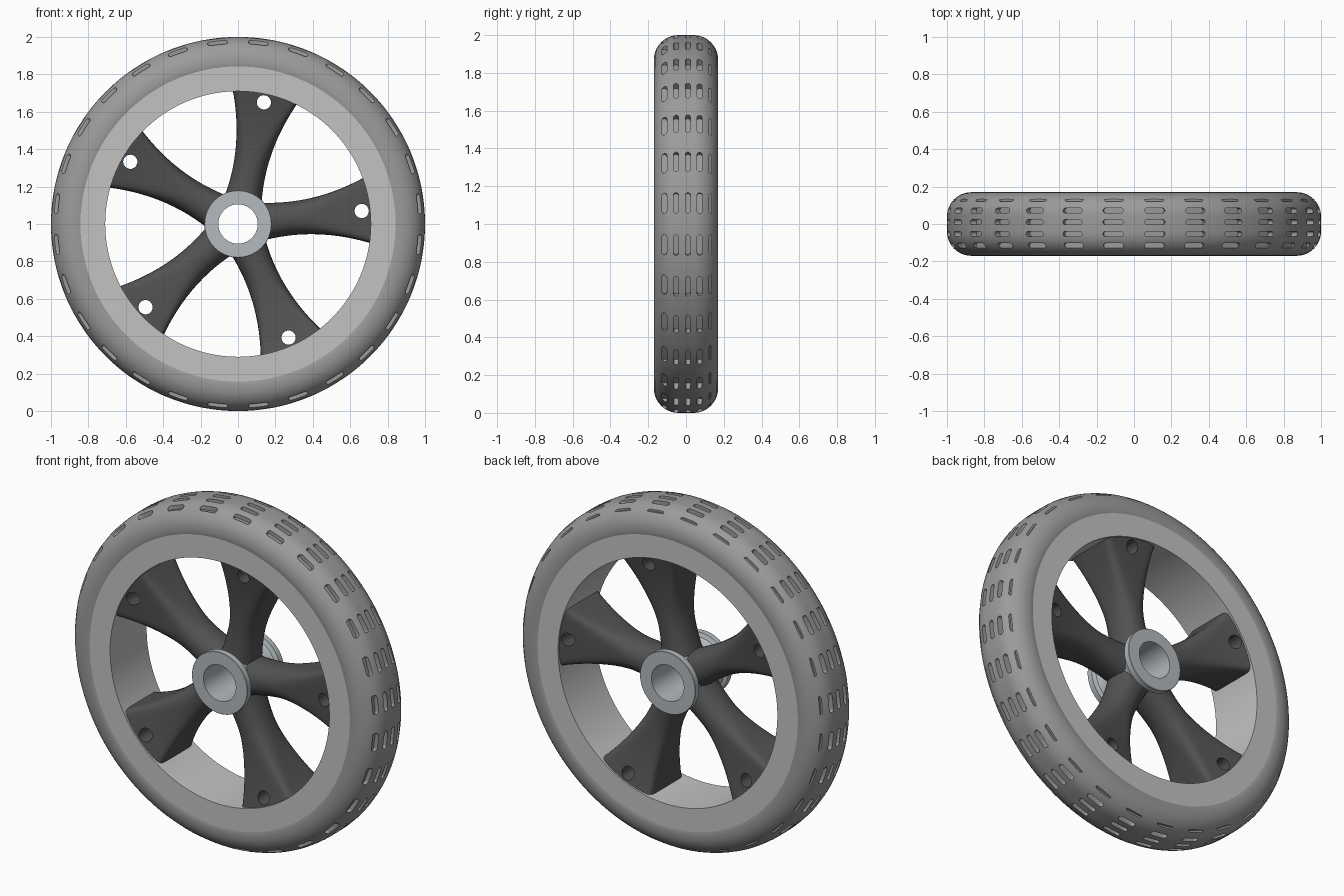
import bpy, bmesh
from math import sin, cos, pi, radians, copysign

if "Cube" in bpy.data.objects:
    bpy.data.objects.remove(bpy.data.objects["Cube"])

CZ = 1.0  # axle height


def material(name, rgb):
    m = bpy.data.materials.new(name)
    m.diffuse_color = (*rgb, 1)
    m.use_nodes = True
    m.node_tree.nodes["Principled BSDF"].inputs["Base Color"].default_value = m.diffuse_color
    return m


def make_object(name, bm, mat=None):
    bmesh.ops.recalc_face_normals(bm, faces=bm.faces)
    me = bpy.data.meshes.new(name)
    bm.to_mesh(me)
    bm.free()
    ob = bpy.data.objects.new(name, me)
    bpy.context.collection.objects.link(ob)
    if mat:
        me.materials.append(mat)
    return ob


def smooth(ob, angle=35):
    bpy.ops.object.select_all(action='DESELECT')
    ob.select_set(True)
    bpy.context.view_layer.objects.active = ob
    bpy.ops.object.shade_smooth_by_angle(angle=radians(angle))


def cut(ob, cutter):
    mod = ob.modifiers.new("cut", 'BOOLEAN')
    mod.operation = 'DIFFERENCE'
    mod.solver = 'EXACT'
    mod.object = cutter
    bpy.context.view_layer.objects.active = ob
    bpy.ops.object.modifier_apply(modifier=mod.name)
    bpy.data.objects.remove(cutter)


def bridge(bm, rings, closed):
    """Skin a list of closed vertex loops; optionally join last to first."""
    n = len(rings[0])
    for i in range(len(rings) if closed else len(rings) - 1):
        a, b = rings[i], rings[(i + 1) % len(rings)]
        for j in range(n):
            k = (j + 1) % n
            bm.faces.new((a[j], a[k], b[k], b[j]))
    if not closed:
        bm.faces.new(rings[0])
        bm.faces.new(rings[-1])


def revolve(name, profile, steps, mat):
    """Spin a closed (radius, y) profile around the axle."""
    bm = bmesh.new()
    rings = []
    for i in range(steps):
        a = 2 * pi * i / steps
        rings.append([bm.verts.new((r * cos(a), y, CZ + r * sin(a))) for r, y in profile])
    bridge(bm, rings, True)
    return make_object(name, bm, mat)


tire_mat = material("tire_grey", (0.33, 0.33, 0.33))
rim_mat = material("rim_grey", (0.56, 0.545, 0.53))
hub_mat = material("hub_metal", (0.45, 0.49, 0.51))
spoke_mat = material("spoke_dark", (0.085, 0.085, 0.085))

# Tire with rounded shoulders
half = [(0.87 + 0.13 * sin(i * pi / 20), 0.04 + 0.13 * cos(i * pi / 20)) for i in range(11)]
half = [(0.84, 0.168), (0.845, 0.17)] + half
tire = revolve("tire", half + [(r, -y) for r, y in reversed(half)], 168, tire_mat)

# Tread slots: 28 groups of five, cut down to a constant radius
bm = bmesh.new()
for g in range(28):
    a = 2 * pi * (g + 0.5) / 28
    for y0 in (-0.115, -0.053, 0.01, 0.072, 0.134):
        loop = []
        for end in (1, -1):
            for i in range(7):
                t = pi * i / 6
                loop.append((end * (0.041 + 0.0135 * sin(t)), y0 + end * 0.0135 * cos(t)))
        rings = [[bm.verts.new((r * cos(a) - u * sin(a), y, CZ + r * sin(a) + u * cos(a)))
                  for u, y in loop] for r in (0.961, 1.05)]
        bridge(bm, rings, False)
cut(tire, make_object("slot_cutter", bm))
smooth(tire)

# Rim band
smooth(revolve("rim", [(0.71, -0.169), (0.845, -0.169), (0.845, 0.169), (0.71, 0.169)], 120, rim_mat))

# Hub: bored spool with a flange at each end
side = [(0.105, 0.17), (0.178, 0.17), (0.18, 0.168), (0.18, 0.135), (0.158, 0.125), (0.145, 0.10), (0.14, 0.06)]
smooth(revolve("hub", side + [(r, -y) for r, y in reversed(side)], 64, hub_mat))

# Five flared spokes: oval at the hub, squared off at the rim
for k in range(5):
    a = radians(6 + 72 * k)
    bm = bmesh.new()
    rings = []
    for i in range(25):
        s = 0.12 + (0.716 - 0.12) * i / 24
        t = (s - 0.28) / 0.435
        hw, hd = 0.09 + 0.095 * t * t, 0.105 + 0.056 * t * t
        p = 2 / (2.2 + 10 * max(t, 0) ** 2)
        ring = []
        for j in range(40):
            q = 2 * pi * (j + 0.5) / 40
            w = hw * copysign(abs(cos(q)) ** p, cos(q))
            d = hd * copysign(abs(sin(q)) ** p, sin(q))
            ring.append(bm.verts.new((s * cos(a) - w * sin(a), d, CZ + s * sin(a) + w * cos(a))))
        rings.append(ring)
    bridge(bm, rings, False)
    spoke = make_object(f"spoke_{k + 1}", bm, spoke_mat)

    # Round hole near the rim
    bm = bmesh.new()
    hx, hz = 0.665 * cos(a), CZ + 0.665 * sin(a)
    rings = [[bm.verts.new((hx + 0.038 * cos(pi * j / 16), y, hz + 0.038 * sin(pi * j / 16)))
              for j in range(32)] for y in (-0.3, 0.3)]
    bridge(bm, rings, False)
    cut(spoke, make_object("hole_cutter", bm))
    smooth(spoke, 40)
